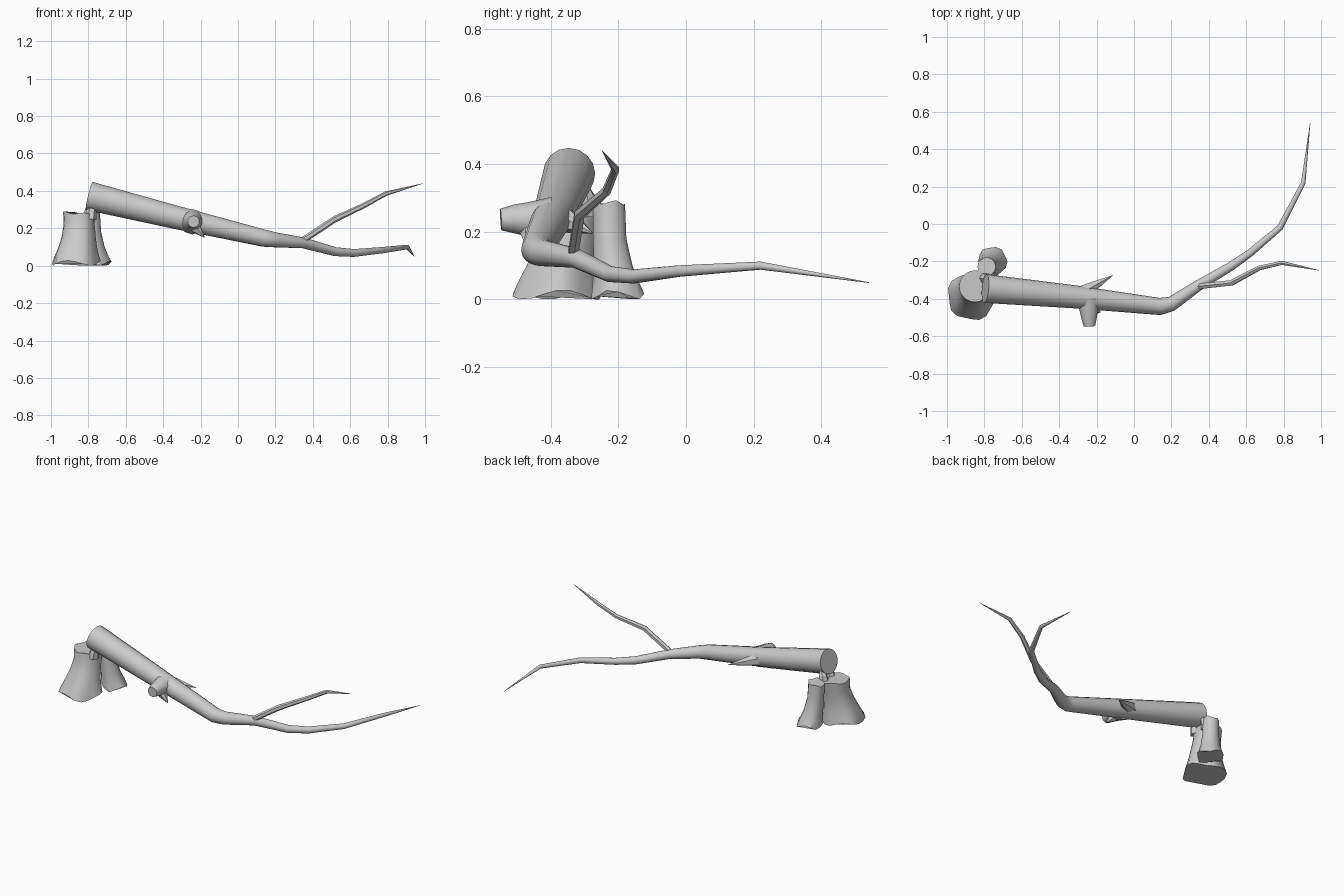
import bpy, bmesh, math
from mathutils import Vector

cube = bpy.data.objects.get("Cube")
if cube:
    bpy.data.objects.remove(cube, do_unlink=True)

bark = bpy.data.materials.new("grey_bark")
bark.use_nodes = True
grey = (0.6, 0.6, 0.6, 1)
bark.diffuse_color = grey
bark.node_tree.nodes["Principled BSDF"].inputs["Base Color"].default_value = grey


def loft(name, rings, angle=40):
    """Skin a list of equal-sized rings, cap both ends and shade."""
    bm = bmesh.new()
    loops = [[bm.verts.new(p) for p in ring] for ring in rings]
    n = len(loops[0])
    for a, b in zip(loops, loops[1:]):
        for i in range(n):
            j = (i + 1) % n
            bm.faces.new((a[i], a[j], b[j], b[i]))
    bm.faces.new(loops[0][::-1])
    bm.faces.new(loops[-1])
    bmesh.ops.recalc_face_normals(bm, faces=bm.faces)
    mesh = bpy.data.meshes.new(name)
    bm.to_mesh(mesh)
    bm.free()
    mesh.materials.append(bark)
    ob = bpy.data.objects.new(name, mesh)
    bpy.context.collection.objects.link(ob)
    bpy.ops.object.select_all(action='DESELECT')
    ob.select_set(True)
    bpy.context.view_layer.objects.active = ob
    bpy.ops.object.shade_smooth_by_angle(angle=math.radians(angle))
    return ob


def limb(name, path, sides=8, angle=40):
    """Tapering tube along points given as (x, y, z, radius)."""
    pts = [Vector(p[:3]) for p in path]
    rings = []
    side = None
    for i, p in enumerate(pts):
        t_in = (p - pts[max(i - 1, 0)]).normalized()
        t_out = (pts[min(i + 1, len(pts) - 1)] - p).normalized()
        t = (t_in + t_out).normalized()
        ref = side if side else (Vector((0, 0, 1)) if abs(t.z) < 0.9 else Vector((1, 0, 0)))
        side = (ref - t * ref.dot(t)).normalized()
        other = t.cross(side)
        r = path[i][3]
        rings.append([p + r * (math.cos(a) * side + math.sin(a) * other)
                      for a in (math.tau * k / sides for k in range(sides))])
    return loft(name, rings, angle)


def stump(name, levels, lean, phase, sides=20):
    """Flared stem with an uneven foot and a ragged top; levels are (x, y, z, radius)."""
    rings = []
    top = len(levels) - 1
    for i, (x, y, z, r) in enumerate(levels):
        flare = 0.06 * (1 - i / top)
        ring = []
        for k in range(sides):
            a = math.tau * k / sides
            rr = r * (1 + flare * math.sin(5 * a + phase))
            dz = 0
            if i == 0:
                dz = 0.014 * (1 + math.sin(3 * a + phase))
            elif i == top:
                dz = lean * math.cos(a) + 0.006 * math.sin(4 * a)
            ring.append((x + rr * math.cos(a), y + rr * math.sin(a), z + dz))
        rings.append(ring)
    return loft(name, rings)


# Stump with a smaller stem grown against its back
stump("stump_main", [(-0.868, -0.385, 0.0, 0.128), (-0.866, -0.380, 0.045, 0.120),
                     (-0.860, -0.370, 0.10, 0.103), (-0.853, -0.355, 0.16, 0.090),
                     (-0.850, -0.340, 0.22, 0.083), (-0.850, -0.333, 0.28, 0.085)], -0.006, 1.0)
stump("stump_side_stem", [(-0.757, -0.200, 0.0, 0.078), (-0.762, -0.205, 0.045, 0.070),
                          (-0.772, -0.215, 0.10, 0.058), (-0.782, -0.225, 0.18, 0.050),
                          (-0.788, -0.228, 0.28, 0.049)], 0.008, 2.5, 14)

# Splinters of wood still joining stump and trunk
for i, (x, y) in enumerate([(-0.80, -0.29), (-0.79, -0.37)]):
    limb(f"hinge_splinter_{i + 1}", [(x, y, 0.25, 0.035), (x + 0.01, y, 0.30, 0.026),
                                     (x + 0.03, y - 0.01, 0.345, 0.005)], 6, 20)

# Fallen trunk that bends into its leading branch
limb("trunk", [(-0.795, -0.345, 0.373, 0.077), (-0.33, -0.388, 0.258, 0.062),
               (0.14, -0.441, 0.147, 0.046), (0.20, -0.427, 0.138, 0.040),
               (0.35, -0.325, 0.122, 0.029), (0.52, -0.225, 0.075, 0.024),
               (0.62, -0.155, 0.068, 0.021), (0.78, -0.020, 0.084, 0.017),
               (0.905, 0.22, 0.100, 0.012), (0.942, 0.54, 0.050, 0.001)], 16)

# Upper branch
limb("upper_branch", [(0.33, -0.335, 0.125, 0.017), (0.52, -0.315, 0.250, 0.017),
                      (0.67, -0.235, 0.320, 0.014), (0.79, -0.208, 0.385, 0.012),
                      (0.99, -0.248, 0.440, 0.001)], 6)

# Broken branch stub on the front with its torn lower edge
limb("front_stub", [(-0.245, -0.40, 0.235, 0.068), (-0.242, -0.46, 0.237, 0.052),
                    (-0.240, -0.51, 0.238, 0.042), (-0.238, -0.547, 0.236, 0.032)], 10)
limb("front_stub_splinter", [(-0.26, -0.44, 0.235, 0.04), (-0.22, -0.465, 0.195, 0.028),
                             (-0.18, -0.47, 0.152, 0.002)], 6, 20)

# Sharp spike on the back
limb("back_spike", [(-0.29, -0.375, 0.245, 0.045), (-0.22, -0.335, 0.225, 0.030),
                    (-0.113, -0.275, 0.195, 0.001)], 6, 20)
